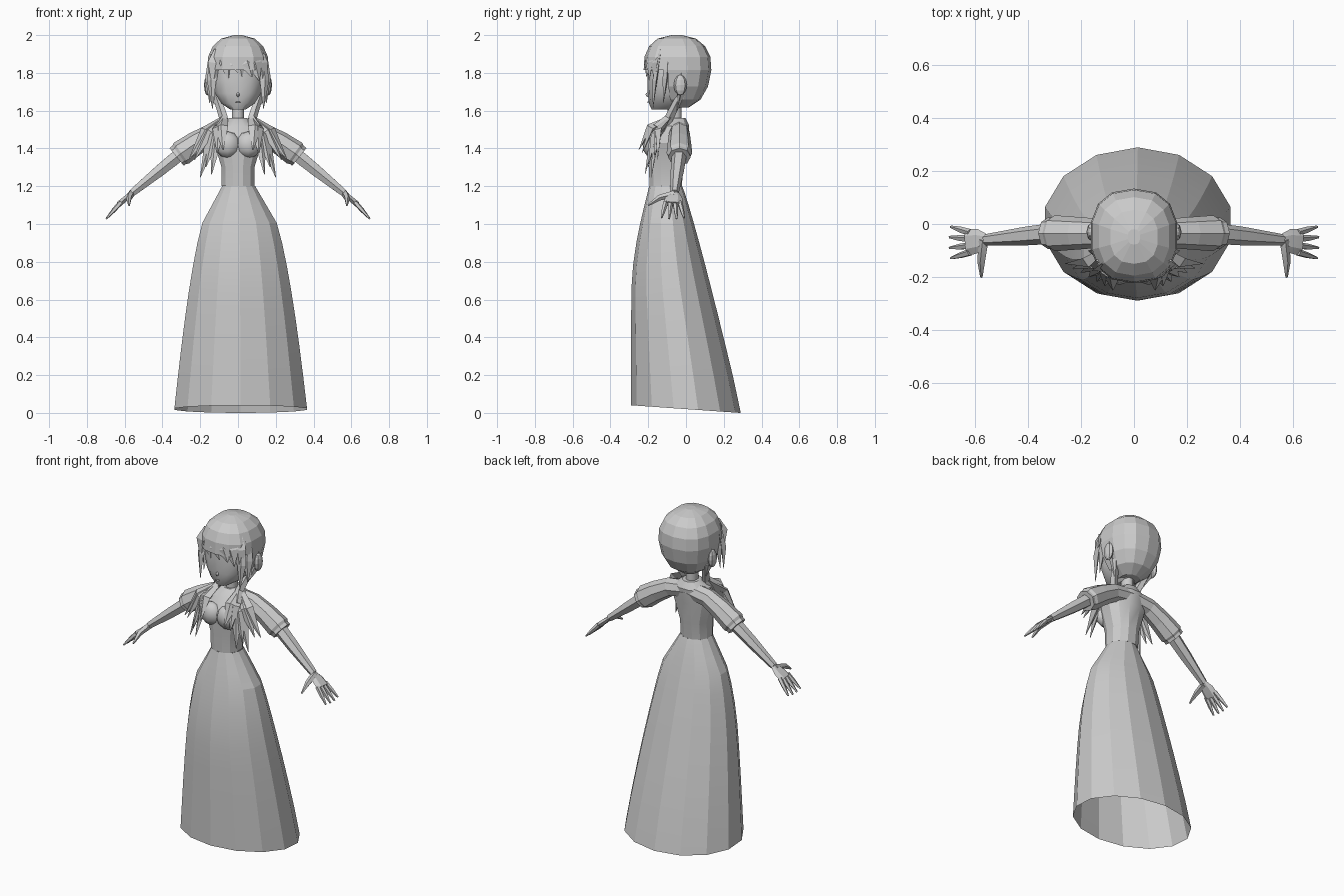
import bpy
import bmesh
import math
from mathutils import Vector

cube = bpy.data.objects.get("Cube")
if cube:
    bpy.data.objects.remove(cube, do_unlink=True)

# One plain grey for the whole figure
grey = bpy.data.materials.new("plain_grey")
grey.use_nodes = True
grey.diffuse_color = (0.6, 0.6, 0.6, 1)
shader = grey.node_tree.nodes["Principled BSDF"]
shader.inputs["Base Color"].default_value = grey.diffuse_color


def finish(name, bm, mirror=False, smooth=None):
    """Turn the working mesh into a named object."""
    bmesh.ops.recalc_face_normals(bm, faces=bm.faces)
    mesh = bpy.data.meshes.new(name)
    bm.to_mesh(mesh)
    bm.free()
    obj = bpy.data.objects.new(name, mesh)
    bpy.context.collection.objects.link(obj)
    mesh.materials.append(grey)
    if mirror:
        modifier = obj.modifiers.new("mirror", "MIRROR")
        modifier.use_mirror_merge = False
    if smooth:
        bpy.ops.object.select_all(action="DESELECT")
        obj.select_set(True)
        bpy.context.view_layer.objects.active = obj
        bpy.ops.object.shade_smooth_by_angle(angle=math.radians(smooth))


def skin(bm, loops, caps):
    """Join successive vertex loops with quads and close the chosen ends."""
    count = len(loops[0])
    for low, high in zip(loops, loops[1:]):
        for i in range(count):
            j = (i + 1) % count
            bm.faces.new((low[i], low[j], high[j], high[i]))
    if "start" in caps:
        bm.faces.new(loops[0][::-1])
    if "end" in caps:
        bm.faces.new(loops[-1])


def stack(rings, sides, caps="start end", power=1.0, shift=0.0):
    """Upright form; each ring is (z, half width, front y, back y)."""
    bm = bmesh.new()
    loops = []
    for z, half, front, back in rings:
        loop = []
        for i in range(sides):
            angle = math.tau * (i + 0.5) / sides
            c, s = math.cos(angle), math.sin(angle)
            x = math.copysign(abs(c) ** power, c) + shift
            y = math.copysign(abs(s) ** power, s)
            depth = (front + back + y * (back - front)) / 2
            loop.append(bm.verts.new((x * half, depth, z)))
        loops.append(loop)
    skin(bm, loops, caps)
    return bm


def egg(low, middle, high, half, centre, front, back, taper, front_taper, rows=8):
    """Rings of an egg shape, from its underside to its crown."""
    rings = []
    for i in range(rows):
        angle = math.radians(-75 + 160 * i / (rows - 1))
        c, s = math.cos(angle), math.sin(angle)
        z = middle + s * (high - middle if s > 0 else middle - low)
        rings.append((z, half * c ** taper, centre - front * c ** front_taper,
                      centre + back * c ** taper))
    return rings


def limb(bm, path, sides=6, flat=1.0, side_axis=(0, 1, 0)):
    """Tapered tube along points paired with radii, optionally flattened."""
    points = [Vector(point) for point, radius in path]
    last = len(points) - 1
    loops = []
    for k, (point, radius) in enumerate(path):
        along = (points[min(k + 1, last)] - points[max(k - 1, 0)]).normalized()
        up = along.cross(Vector(side_axis)).normalized()
        side = up.cross(along)
        loop = []
        for i in range(sides):
            angle = math.tau * i / sides
            offset = side * math.cos(angle) + up * math.sin(angle) * flat
            loop.append(bm.verts.new(points[k] + offset * radius))
        loops.append(loop)
    skin(bm, loops, "start end")


def lock(bm, root, middle, tip, width, flat=0.5):
    """A flat pointed strand of hair."""
    path = ((root, width * 0.6), (middle, width), (tip, width * 0.05))
    limb(bm, path, sides=4, flat=flat, side_axis=(1, 0.3, 0))


def ball(bm, centre, size):
    made = bmesh.ops.create_uvsphere(bm, u_segments=8, v_segments=6, radius=1)
    bmesh.ops.scale(bm, vec=size, verts=made["verts"])
    bmesh.ops.translate(bm, vec=centre, verts=made["verts"])


# Long skirt: cone over the hips, then a bell trailing behind, open at the hem
waist, waist_half, waist_front, waist_back = 1.2, 0.09, -0.195, -0.02
rings = []
for i in range(11):
    drop = (i / 10) ** 1.5
    rings.append((waist * (1 - drop) + 0.02 * drop,
                  waist_half + min(0.27 * drop ** 0.48, 0.68 * drop),
                  waist_front - 0.095 * math.sin(min(drop, 0.5) * math.pi),
                  waist_back + 0.31 * drop ** 0.9))
bm = stack(rings, sides=14, caps="", shift=0.04)
for vert in bm.verts:
    if vert.co.z < 0.1:
        vert.co.z -= vert.co.y * 0.07
finish("skirt", bm, smooth=12)

# Bodice, neck and bust
bodice = ((waist, waist_half, waist_front, waist_back), (1.3, 0.09, -0.2, -0.01),
          (1.43, 0.13, -0.21, 0.01), (1.52, 0.11, -0.16, 0.02), (1.56, 0.05, -0.11, 0))
finish("bodice", stack(bodice, sides=12, power=0.9), smooth=25)
neck = ((z, 0.035, -0.1, -0.02) for z in (1.5, 1.7))
finish("neck", stack(neck, sides=8), smooth=50)
bm = bmesh.new()
ball(bm, (0.055, -0.18, 1.42), (0.07, 0.05, 0.07))
finish("bust", bm, mirror=True, smooth=50)

# Puffed sleeves meeting across the back, with a turned cuff
shoulder_y = -0.035
cuff_start, cuff_end = Vector((0.3, shoulder_y, 1.375)), Vector((0.325, shoulder_y, 1.355))
bm = bmesh.new()
limb(bm, (((0, shoulder_y, 1.5), 0.05), ((0.13, shoulder_y, 1.48), 0.055),
          ((0.22, shoulder_y, 1.43), 0.062), (cuff_start, 0.068), (cuff_end, 0.05)), sides=8)
finish("sleeves", bm, mirror=True)
bm = bmesh.new()
limb(bm, ((cuff_start, 0.06), (cuff_end, 0.06)), sides=8)
finish("cuffs", bm, mirror=True)

# Bare arms
wrist = Vector((0.56, -0.06, 1.165))
elbow = cuff_start.lerp(wrist, 0.45)
bm = bmesh.new()
limb(bm, ((cuff_start, 0.04), (elbow, 0.035), (wrist, 0.022)))
finish("arms", bm, mirror=True, smooth=30)

# Hands: palm, four spread fingers and a thumb
knuckles = wrist + Vector((0.07, -0.01, -0.06))
bm = bmesh.new()
limb(bm, ((wrist, 0.025), (wrist.lerp(knuckles, 0.4), 0.045), (knuckles, 0.05)), flat=0.35)
for i in range(4):
    spread = i - 1.5
    root = knuckles + Vector((-0.01, spread * 0.025, 0.01))
    reach = Vector((0.08, spread * 0.016, -0.09)) * (1 - abs(spread) * 0.06)
    limb(bm, ((root, 0.014), (root + reach / 2, 0.012), (root + reach, 0.005)), sides=5)
base = wrist.lerp(knuckles, 0.1)
limb(bm, ((base, 0.02), (base + Vector((0.01, -0.08, -0.02)), 0.016),
          (base + Vector((0.01, -0.14, -0.06)), 0.005)), sides=5, side_axis=(1, 0, 0))
finish("hands", bm, mirror=True, smooth=30)

# Face with small nose and mouth, and ears
face = egg(low=1.6, middle=1.78, high=1.95, half=0.14, centre=-0.08,
           front=0.125, back=0.13, taper=0.9, front_taper=0.15)
finish("face", stack(face, sides=14, power=0.85), smooth=30)
bm = bmesh.new()
ball(bm, (0, -0.2, 1.685), (0.008, 0.014, 0.012))
ball(bm, (0, -0.2, 1.645), (0.015, 0.008, 0.003))
finish("nose_and_mouth", bm, smooth=60)
bm = bmesh.new()
ball(bm, (0.16, -0.03, 1.735), (0.02, 0.035, 0.055))
finish("ears", bm, mirror=True)

# Hair cap, cut away in front of the face
cap = egg(low=1.61, middle=1.84, high=2, half=0.167, centre=-0.045,
          front=0.18, back=0.18, taper=0.8, front_taper=0.7)
bm = stack(cap, sides=14, power=0.82)
opening = []
for face in bm.faces:
    middle = face.calc_center_median()
    if middle.z < 1.84 and middle.y < -0.06:
        opening.append(face)
bmesh.ops.delete(bm, geom=opening, context="FACES")
finish("hair_cap", bm)

# Broad fringe swept across the brow
bm = bmesh.new()
for i in range(6):
    side = i / 2.5 - 1
    edge = side * side
    x, y = side * 0.1, -0.205 + edge * 0.04
    sweep = 0.05 * (1 - edge) + side * 0.035
    lock(bm, (x, y + 0.02, 1.92), (x + sweep / 2, y, 1.85),
         (x + sweep, y - 0.005, 1.78 - edge * 0.06), width=0.045, flat=0.35)
finish("fringe", bm)

# Strands framing the face and running behind the ears to the shoulders
shoulder = Vector((0.075, -0.09, 1.56))
bm = bmesh.new()
lock(bm, (0.13, -0.14, 1.9), (0.14, -0.165, 1.76), (0.135, -0.175, 1.61), width=0.026)
lock(bm, (0.14, -0.1, 1.88), (0.145, -0.11, 1.77), (0.15, -0.12, 1.64), width=0.03)
lock(bm, (0.14, -0.03, 1.82), (0.15, -0.03, 1.72), (0.1, -0.05, 1.6), width=0.028)
chest = shoulder + Vector((0.03, -0.06, -0.06))
limb(bm, (((0.12, -0.02, 1.7), 0.02), (shoulder, 0.025), (chest, 0.035)),
     sides=5, side_axis=(1, 0, 0))
finish("side_strands", bm, mirror=True)

# Loose tails of hair fanning out over the chest
bm = bmesh.new()
for i in range(7):
    fan = i / 6
    stagger = 0.03 * (-1) ** i
    tip = Vector((0.08 + fan * 0.18, -0.25 + fan * 0.1,
                  1.27 + (fan - 0.55) ** 2 / 2 - stagger))
    middle = shoulder.lerp(tip, 0.45) + Vector((0.01, -0.03, 0.03))
    lock(bm, shoulder, middle, tip, width=0.036)
finish("hair_tails", bm, mirror=True)
